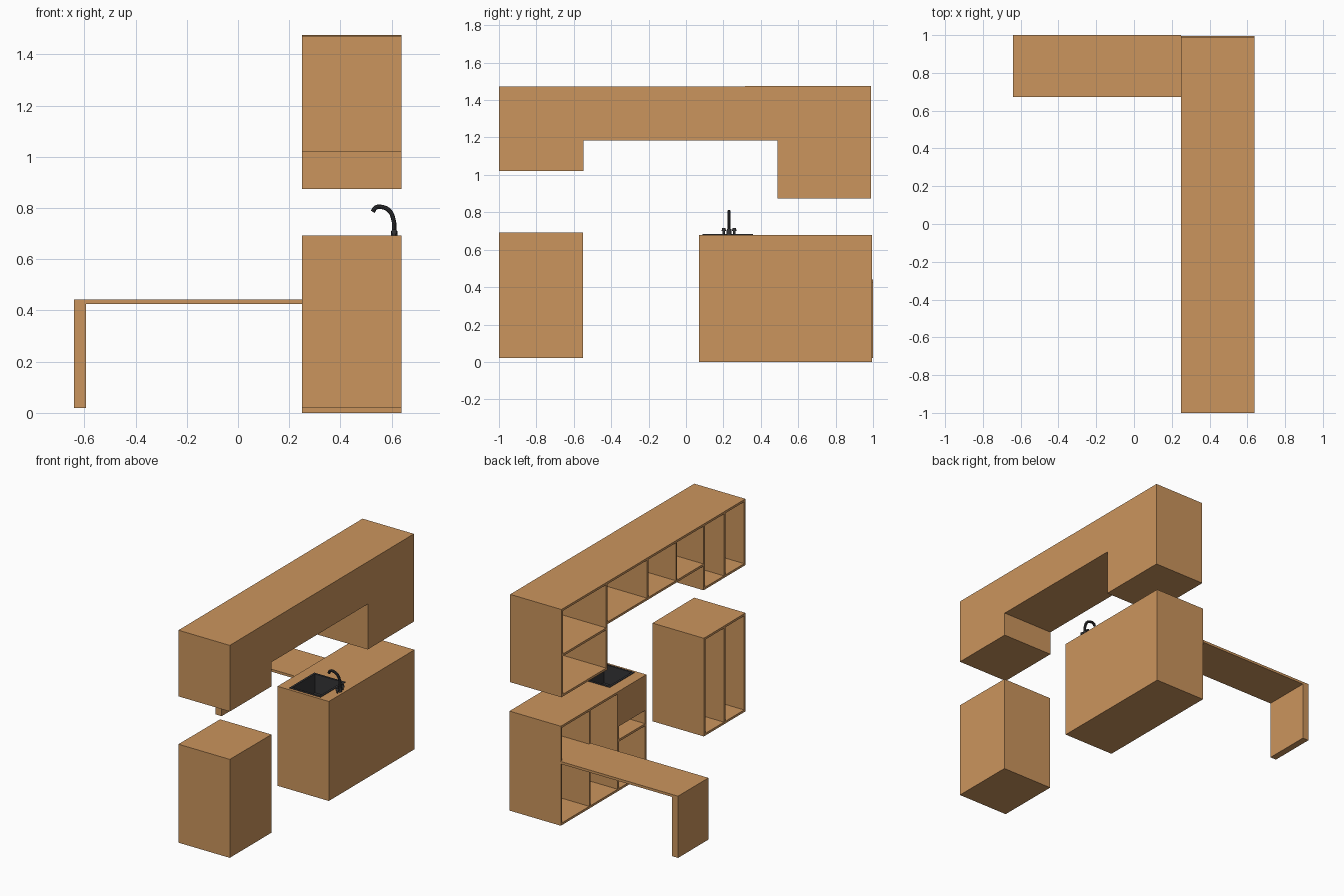
import bpy, bmesh
from mathutils import Vector

if "Cube" in bpy.data.objects:
    bpy.data.objects.remove(bpy.data.objects["Cube"])


def material(name, rgb):
    m = bpy.data.materials.new(name)
    m.diffuse_color = (*rgb, 1)
    m.use_nodes = True
    m.node_tree.nodes["Principled BSDF"].inputs["Base Color"].default_value = m.diffuse_color
    return m


WOOD = material("warm wood", (0.60, 0.30, 0.11))
DARK = material("dark metal", (0.035, 0.035, 0.038))
T = 0.015            # board thickness
XF, XB = 0.25, 0.638  # open side and back of all cabinets


def finish(bm, name, mat):
    bmesh.ops.recalc_face_normals(bm, faces=bm.faces[:])
    me = bpy.data.meshes.new(name)
    bm.to_mesh(me)
    bm.free()
    me.materials.append(mat)
    ob = bpy.data.objects.new(name, me)
    bpy.context.collection.objects.link(ob)
    return ob


def box(name, x0, x1, y0, y1, z0, z1, mat=WOOD):
    bm = bmesh.new()
    bmesh.ops.create_cube(bm, size=1)
    for v in bm.verts:
        v.co = Vector((x1 if v.co.x > 0 else x0, y1 if v.co.y > 0 else y0,
                       z1 if v.co.z > 0 else z0))
    return finish(bm, name, mat)


def carcass(name, outline):
    """Cabinet shell from a y-z outline, open towards -x, given board thickness."""
    bm = bmesh.new()
    face = bm.faces.new([bm.verts.new((XB, y, z)) for y, z in outline])
    r = bmesh.ops.extrude_face_region(bm, geom=[face], use_keep_orig=True)
    for v in (g for g in r["geom"] if isinstance(g, bmesh.types.BMVert)):
        v.co.x = XF
    bmesh.ops.recalc_face_normals(bm, faces=bm.faces[:])
    front = [f for f in bm.faces if all(v.co.x < XF + 1e-4 for v in f.verts)]
    bmesh.ops.delete(bm, geom=front, context='FACES_ONLY')
    me = bpy.data.meshes.new(name)
    bm.to_mesh(me)
    bm.free()
    # make sure the back face looks towards +x
    back = next(p for p in me.polygons if abs(p.normal.x) > 0.9)
    if back.normal.x < 0:
        me.flip_normals()
    me.materials.append(WOOD)
    ob = bpy.data.objects.new(name, me)
    bpy.context.collection.objects.link(ob)
    s = ob.modifiers.new("boards", 'SOLIDIFY')
    s.thickness, s.offset, s.use_even_offset = T, -1, True
    return ob


def frame(name, outer, inner, z0, z1, mat):
    """Flat plate with a rectangular hole."""
    bm = bmesh.new()

    def ring(r, z):
        x0, x1, y0, y1 = r
        return [bm.verts.new(p) for p in
                ((x0, y0, z), (x1, y0, z), (x1, y1, z), (x0, y1, z))]
    rings = [ring(outer, z0), ring(outer, z1), ring(inner, z1), ring(inner, z0)]
    for a, b in zip(rings, rings[1:] + rings[:1]):
        for i in range(4):
            j = (i + 1) % 4
            bm.faces.new((a[i], a[j], b[j], b[i]))
    return finish(bm, name, mat)


def divider(name, y, z0, z1):
    box(name, XF, XB - T, y - T / 2, y + T / 2, z0 + T, z1 - T)


# Wall cabinets: one stepped shell with dividers and a shelf
carcass("wall_cabinet", [(-1, 1.02), (-0.547, 1.02), (-0.547, 1.185), (0.49, 1.185),
                         (0.49, 0.875), (0.988, 0.875), (0.988, 1.475), (-1, 1.472)])
for i, (y, z) in enumerate([(0.4975, 1.17), (0.057, 1.185), (-0.255, 1.185),
                            (-0.5545, 1.17), (-0.774, 1.02)]):
    divider(f"wall_divider_{i + 1}", y, z, 1.475)
box("wall_shelf", XF, XB - T, 0.505, 0.973, 1.15, 1.15 + T)

# Tall base cabinet with two upright bays
carcass("end_cabinet", [(-1, 0.02), (-0.55, 0.02), (-0.55, 0.691), (-1, 0.693)])
divider("end_divider", -0.774, 0.02, 0.692)

# Sink counter
Y0, Y1, H = 0.07, 0.995, 0.68
SINK = (0.332, 0.556, 0.095, 0.352)
frame("countertop", (XF, XB, Y0, Y1), SINK, H - T, H, WOOD)
box("counter_bottom", XF, XB, Y0, Y1, 0, T)
box("counter_back", XB - T, XB, Y0, Y1, T, H - T)
for n, y in (("near", Y0), ("far", Y1 - T)):
    box(f"counter_side_{n}", XF, XB - T, y, y + T, T, H - T)
for i, y in enumerate((0.68, 0.374)):
    divider(f"counter_divider_{i + 1}", y, 0, H)
box("sink_front_panel", XF, XF + T, Y0 + T, 0.367, 0.44, H - T)
box("sink_bay_shelf", XF, XB - T, Y0 + T, 0.367, 0.335, 0.335 + T)
box("far_bay_shelf", XF, XB - T, 0.687, Y1 - T, 0.425, 0.425 + T)

# Table leaf and its leg
box("table_top", -0.64, XF, 0.672, 1.0, 0.425, 0.442)
box("table_leg", -0.64, -0.594, 0.672, 1.0, 0.02, 0.425)

# Sink: rim, walls and floor
x0, x1, y0, y1 = SINK
inner = (x0 + 0.008, x1 - 0.008, y0 + 0.008, y1 - 0.008)
frame("sink_rim", (x0 - 0.006, x1 + 0.006, y0 - 0.006, y1 + 0.006), inner, H, H + 0.004, DARK)
frame("sink_walls", SINK, inner, 0.55, H, DARK)
box("sink_floor", x0, x1, y0, y1, 0.545, 0.555, DARK)


# Tap: turned base and handles plus a swept spout
def cone(name, x, y, z0, z1, r0, r1):
    bpy.ops.mesh.primitive_cone_add(vertices=20, radius1=r0, radius2=r1, depth=z1 - z0,
                                    location=(x, y, (z0 + z1) / 2))
    ob = bpy.context.object
    ob.name = name
    ob.data.materials.append(DARK)
    bpy.ops.object.shade_smooth_by_angle()


TX, TY = 0.61, 0.23
cone("tap_base", TX, TY, H, H + 0.03, 0.013, 0.012)
for n, s in (("near", -1), ("far", 1)):
    cone(f"tap_handle_{n}", TX, TY + s * 0.028, H, H + 0.02, 0.005, 0.008)
    cone(f"tap_knob_{n}", TX, TY + s * 0.028, H + 0.02, H + 0.036, 0.012, 0.009)

cu = bpy.data.curves.new("tap_spout", 'CURVE')
cu.dimensions = '3D'
cu.bevel_depth, cu.bevel_resolution, cu.use_fill_caps = 0.009, 3, True
cu.resolution_u = 8
path = [(0.61, 0.70), (0.608, 0.75), (0.59, 0.79), (0.56, 0.804), (0.537, 0.801), (0.526, 0.785)]
sp = cu.splines.new('BEZIER')
sp.bezier_points.add(len(path) - 1)
for p, (x, z) in zip(sp.bezier_points, path):
    p.co = (x, TY, z)
    p.handle_left_type = p.handle_right_type = 'AUTO'
cu.materials.append(DARK)
spout = bpy.data.objects.new("tap_spout", cu)
bpy.context.collection.objects.link(spout)
bpy.ops.object.select_all(action='DESELECT')
spout.select_set(True)
bpy.context.view_layer.objects.active = spout
bpy.ops.object.convert(target='MESH')
bpy.ops.object.shade_smooth_by_angle()
